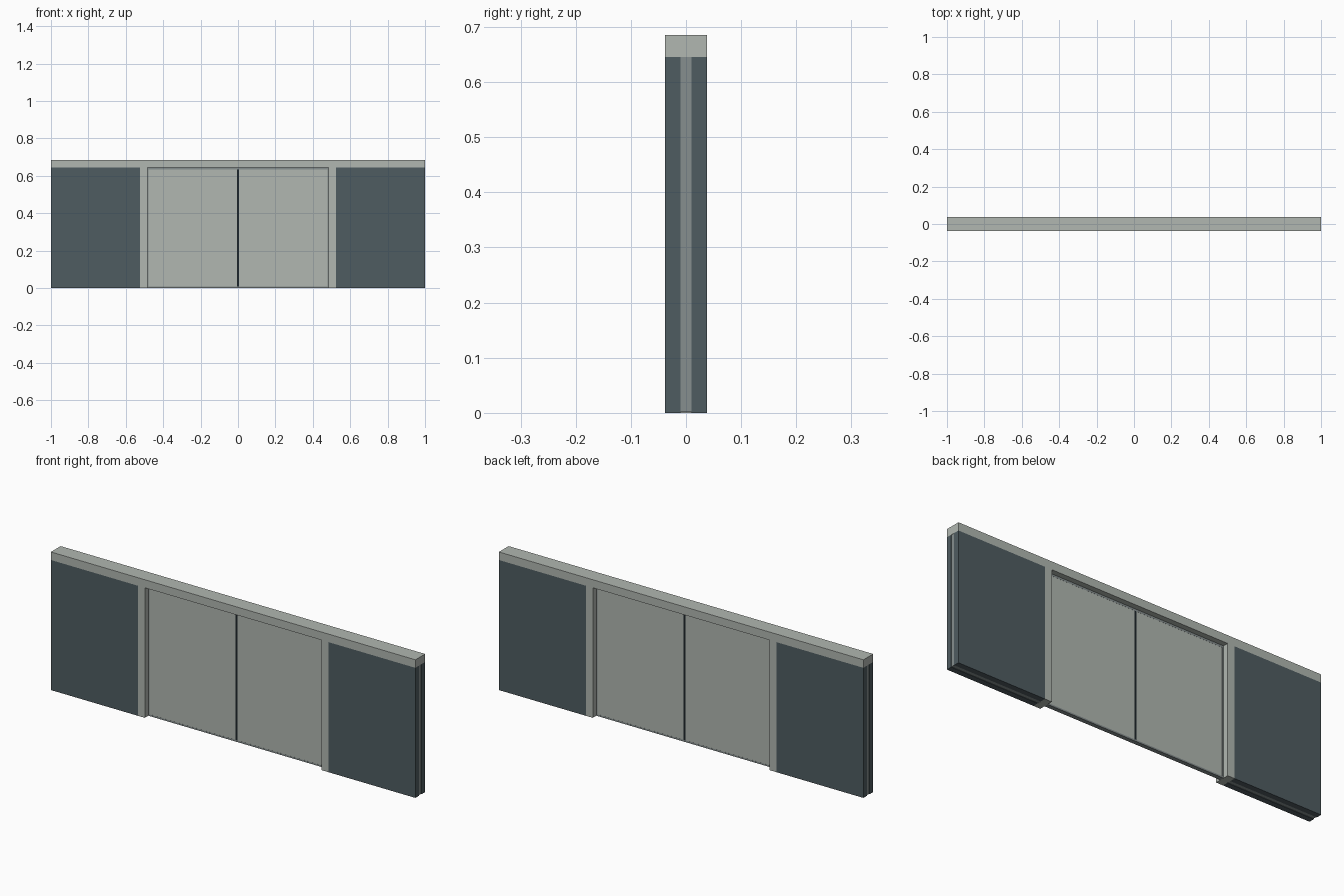
import bpy, bmesh

if "Cube" in bpy.data.objects:
    bpy.data.objects.remove(bpy.data.objects["Cube"])


def material(name, colour):
    m = bpy.data.materials.new(name)
    m.diffuse_color = (*colour, 1)
    m.use_nodes = True
    m.node_tree.nodes["Principled BSDF"].inputs["Base Color"].default_value = m.diffuse_color
    return m


GREY = material("warm_grey_metal", (0.44, 0.475, 0.44))
DARK = material("slate_blue", (0.078, 0.107, 0.120))
MID = material("mid_grey_core", (0.24, 0.275, 0.275))
BLACK = material("near_black_seal", (0.012, 0.018, 0.022))


def box(name, x, y, z, mat):
    """Axis-aligned box from (min, max) ranges."""
    bm = bmesh.new()
    bmesh.ops.create_cube(bm, size=1)
    for v in bm.verts:
        v.co = [r[0] + (c + 0.5) * (r[1] - r[0]) for c, r in zip(v.co, (x, y, z))]
    me = bpy.data.meshes.new(name)
    bm.to_mesh(me)
    bm.free()
    me.materials.append(mat)
    ob = bpy.data.objects.new(name, me)
    bpy.context.collection.objects.link(ob)
    return ob


def mirrored(ob, x=True, y=False):
    m = ob.modifiers.new("mirror", 'MIRROR')
    m.use_axis = (x, y, False)
    m.use_mirror_merge = False


T = 0.038      # half wall thickness
S = 0.010      # half thickness of door and wall core
H = 0.645      # underside of the header
TOP = 0.685
F = S + 0.0005  # half thickness of the door frame strips

# header beam across the full length
box("header_beam", (-1, 1), (-T, T), (H, TOP), GREY)

# side walls: two leaves either side of a slightly recessed core
mirrored(box("wall_leaf", (0.523, 1), (S, T), (0, H), DARK), y=True)
mirrored(box("wall_core", (0.523, 0.998), (-S, S), (0.002, H), MID))

# door jambs
mirrored(box("door_jamb", (0.485, 0.523), (-T, T), (0, H), GREY))

# thin frame strips around the doors
box("top_track", (-0.485, 0.485), (-F, F), (0.635, H), MID)
box("floor_sill", (-0.485, 0.485), (-F, F), (0, 0.008), MID)
mirrored(box("side_strip", (0.478, 0.485), (-F, F), (0.008, 0.635), MID))

# sliding door leaves and the dark seal between them
mirrored(box("door_leaf", (0.005, 0.478), (-S, S), (0.008, 0.635), GREY))
box("centre_seal", (-0.005, 0.005), (-F, F), (0.008, 0.635), BLACK)
